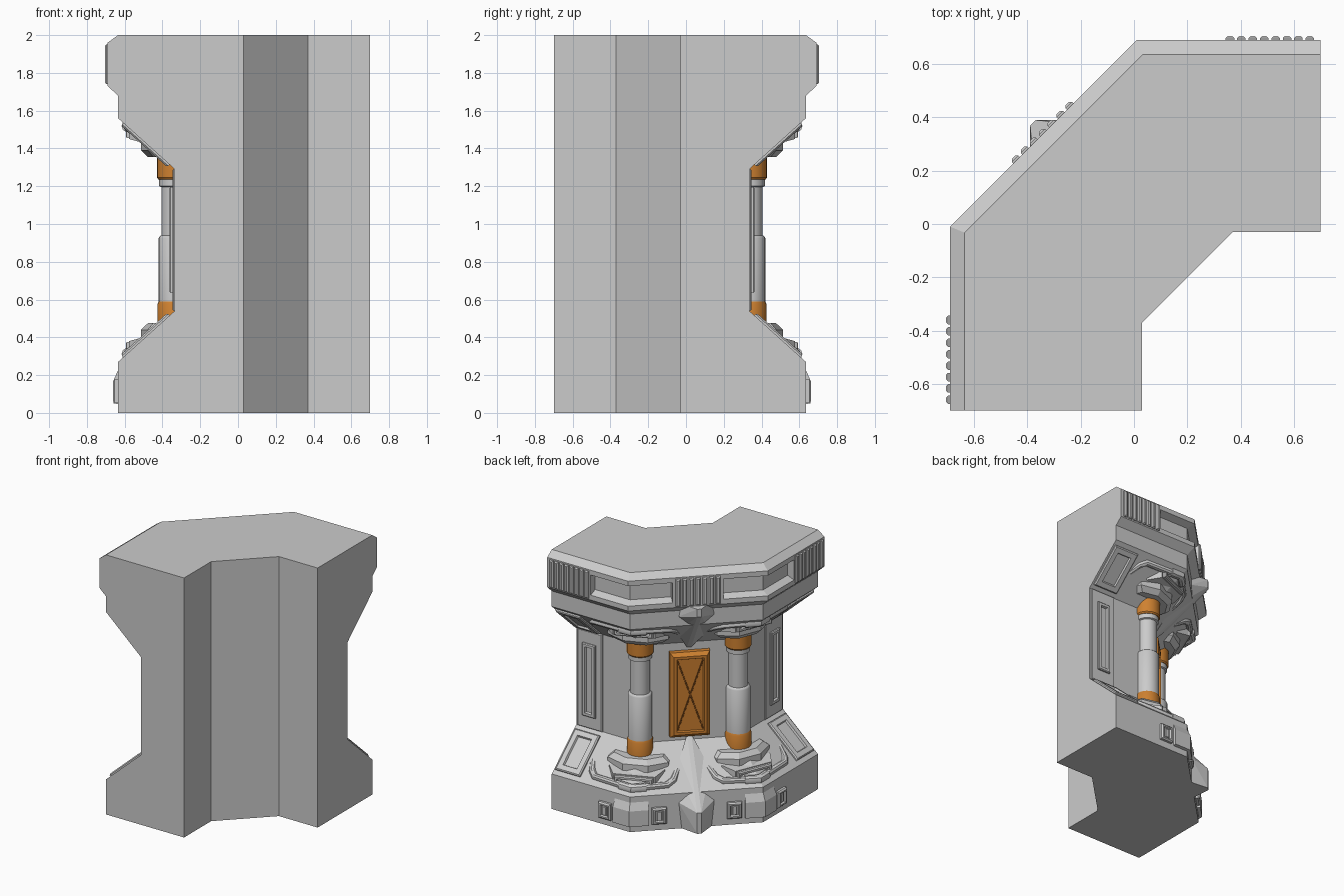
import bpy, bmesh, math
from mathutils import Vector as V, Matrix

if "Cube" in bpy.data.objects:
    bpy.data.objects.remove(bpy.data.objects["Cube"])

SIDE = Matrix(((0, -1, 0, 0), (-1, 0, 0, 0), (0, 0, 1, 0), (0, 0, 0, 1)))   # swap the two arms
FLIP = Matrix.Translation((0, 0, 1.83)) @ Matrix.Scale(-1, 4, (0, 0, 1))    # lower detail to upper detail
S = math.sqrt(0.5)
UP = V((0, 0, 1))


def material(name, rgb):
    m = bpy.data.materials.new(name)
    m.diffuse_color = (*rgb, 1)
    m.use_nodes = True
    m.node_tree.nodes["Principled BSDF"].inputs["Base Color"].default_value = m.diffuse_color
    return m


ORANGE = material("orange_paint", (0.62, 0.22, 0.03))
DARK = material("dark_orange", (0.22, 0.07, 0.01))


def finish(name, bm, side=True, flip=False, mat=None, smooth=False):
    bmesh.ops.recalc_face_normals(bm, faces=bm.faces[:])
    mats = [Matrix()] + ([SIDE] if side else [])
    if flip:
        mats += [FLIP @ m for m in mats]
    objs = []
    for m in mats:
        b = bm.copy()
        b.transform(m)
        if m.determinant() < 0:
            bmesh.ops.reverse_faces(b, faces=b.faces[:])
        for f in b.faces:
            f.smooth = smooth
        me = bpy.data.meshes.new(name)
        b.to_mesh(me)
        b.free()
        if smooth:
            me.set_sharp_from_angle(angle=math.radians(35))
        if mat:
            me.materials.append(mat)
        o = bpy.data.objects.new(name, me)
        bpy.context.collection.objects.link(o)
        objs.append(o)
    bm.free()
    return objs


def loft(bm, rings):
    vs = [[bm.verts.new(p) for p in r] for r in rings]
    n = len(vs[0])
    for a, b in zip(vs, vs[1:]):
        for i in range(n):
            bm.faces.new((a[i], a[(i + 1) % n], b[(i + 1) % n], b[i]))
    bm.faces.new(vs[0])
    bm.faces.new(vs[-1])


def panel(bm, origin, normal, up, w, h, depth, chamfer=0.01, inset=0, sink=0):
    o, n, up = V(origin), V(normal).normalized(), V(up).normalized()
    r = up.cross(n)
    steps = [(0, -0.03), (0, depth - chamfer), (chamfer, depth)]
    if inset:
        steps += [(inset, depth), (inset + 0.006, depth - sink)]
    loft(bm, [[o + r * sx * (w / 2 - k) + up * sz * (h / 2 - k) + n * e
               for sx, sz in ((-1, -1), (1, -1), (1, 1), (-1, 1))] for k, e in steps])


def hull(bm, pts):
    vs = [bm.verts.new(p) for p in pts]
    bmesh.ops.convex_hull(bm, input=vs)


def arm(x, d, z):            # point on the +x arm, d inward from the outermost face
    return V((x, 0.69 - d, z))


def bend(d, z):
    return arm(0.01 + 0.414 * d, d, z)


def diag(u, d, z):           # point on the diagonal face
    v = 0.481 - d
    return V(((u - v) * S, (u + v) * S, z))


# wall body: profile swept round the corner
bm = bmesh.new()
profile = [(.055, 0), (.055, .27), (.355, .54), (.355, 1.29), (.055, 1.56),
           (.055, 1.68), (0, 1.73), (0, 1.96), (.055, 2)]
rows = []
for d, z in profile:
    a, b = arm(.7, d, z), bend(d, z)
    rows.append([bm.verts.new(p) for p in (a, b, SIDE @ b, SIDE @ a)])
inner = [[bm.verts.new((x, y, z)) for x, y in ((.7, -.03), (.37, -.03), (.03, -.37), (.03, -.7))] for z in (0, 2)]
for lo, hi in list(zip(rows, rows[1:])) + [inner]:
    for i in range(3):
        bm.faces.new((lo[i], lo[i + 1], hi[i + 1], hi[i]))
for row, inn in ((rows[0], inner[0]), (rows[-1], inner[1])):
    bm.faces.new(row + inn[::-1])
for i in (0, 3):
    bm.faces.new([r[i] for r in rows] + [inner[1][i], inner[0][i]])
body = finish("wall_body", bm, side=False)[0]

# recessed windows in the top band
bm = bmesh.new()
sec = [(-.03, 1.755), (-.03, 1.935), (.055, 1.90), (.055, 1.79)]
loft(bm, [[arm(.33, d, z) for d, z in sec], [bend(d, z) for d, z in sec], [diag(.18, d, z) for d, z in sec]])
for c in finish("window_cutter", bm):
    c.hide_render = True
    mod = body.modifiers.new("window", 'BOOLEAN')
    mod.object, mod.operation, mod.solver = c, 'DIFFERENCE', 'EXACT'
    bpy.context.view_layer.objects.active = body
    bpy.ops.object.modifier_apply(modifier=mod.name)
    bpy.data.objects.remove(c)

# ribs on the top band
bm = bmesh.new()
for i in range(8):
    panel(bm, arm(.36 + i * .0428, 0, 1.845), (0, 1, 0), UP, .032, .21, .015, .008)
finish("arm_ribs", bm)
bm = bmesh.new()
for i in range(7):
    panel(bm, diag((i - 3) * .0475, 0, 1.845), (-1, 1, 0), UP, .034, .21, .015, .008)
finish("centre_ribs", bm, side=False)

# framed plates near the arm ends: slope and wall
bm = bmesh.new()
panel(bm, arm(.58, .205, .405), (0, .669, .743), (0, -.743, .669), .21, .33, .018, .008, .045, .014)
finish("slope_plate", bm, flip=True)
bm = bmesh.new()
panel(bm, arm(.58, .355, .915), (0, 1, 0), UP, .21, .75, .012, .006)
panel(bm, arm(.58, .345, .915), (0, 1, 0), UP, .11, .56, .018, .006, .025, .016)
finish("wall_plate", bm)

# centre wedge at the base and its twin under the band
for name, zb, flip in (("base_wedge", 0, False), ("top_wedge", .1, True)):
    bm = bmesh.new()
    for_pts = [(.015, .355, .58), (.015, -.055, .16), (.015, -.055, zb), (.11, .06, zb), (.13, .06, .2), (.12, .2, .38)]
    hull(bm, [diag(s * u, d, z) for u, d, z in for_pts for s in (-1, 1)])
    if flip:
        bm.transform(FLIP)
    finish(name, bm, side=False)

# columns at the two bends
C = bend(.355, 0)


def cyl(name, steps, mat=None):
    b = bmesh.new()
    loft(b, [[C + V((r * math.cos(a), r * math.sin(a), z)) for a in [k * math.tau / 24 for k in range(24)]]
             for r, z in steps])
    finish(name, b, mat=mat, smooth=True)


cyl("column_shaft", [(.085, .56), (.085, .925), (.079, .935), (.07, .94), (.07, 1.195), (.082, 1.2), (.082, 1.26)])
cyl("column_lower_cap", [(.092, .45), (.092, .575), (.082, .595)], ORANGE)
cyl("column_upper_cap", [(.086, 1.235), (.094, 1.245), (.094, 1.38)], ORANGE)

# pedestals
B = V((math.cos(math.radians(112.5)), math.sin(math.radians(112.5)), 0))
T = UP.cross(B)
bm = bmesh.new()
oct_ = [math.radians(22.5 + 45 * k) for k in range(8)]
loft(bm, [[C + T * (.235 * s * math.cos(a)) + B * (.168 * s * math.sin(a)) + UP * z for a in oct_]
          for s, z in ((1.0, .30), (1.0, .44), (.8, .475))])
finish("pedestal_plate", bm, flip=True)
bm = bmesh.new()
base = C + UP * .31
hull(bm, [base + T * s * w + B * e + UP * z for s in (-1, 1)
          for w, e, z in ((.2, .1, .09), (.2, .1, -.08), (.15, .2, .07), (.15, .2, -.08))])
panel(bm, base + B * .2, B, UP, .28, .13, .025, .008, .022, .02)
finish("pedestal_vent", bm, flip=True)


# pipes wrapped round each bend
def tube(name, pts, r):
    cu = bpy.data.curves.new(name, 'CURVE')
    cu.dimensions, cu.bevel_depth, cu.bevel_resolution, cu.use_fill_caps = '3D', r, 3, True
    sp = cu.splines.new('POLY')
    sp.points.add(len(pts) - 1)
    for p, q in zip(sp.points, pts):
        p.co = (*q, 1)
    o = bpy.data.objects.new(name, cu)
    b = bmesh.new()
    b.from_mesh(o.to_mesh())
    o.to_mesh_clear()
    bpy.data.objects.remove(o)
    finish(name, b, flip=True, smooth=True)


tube("pipe", [arm(.45, .21, .38), arm(.41, .14, .335), arm(.37, .11, .315), bend(.105, .31),
              diag(.2, .11, .315), diag(.15, .14, .335), diag(.11, .21, .38)], .026)
tube("pipe_sleeve", [bend(.105, .31).lerp(arm(.37, .11, .315), .3), bend(.105, .31),
                     bend(.105, .31).lerp(diag(.2, .11, .315), .4)], .033)

# base corner blocks and small vents
bm = bmesh.new()
k = bend(.055, 0)
dv = V((-S, -S, 0))
for e in (V((1, 0, 0)), dv):
    n = V((0, 1, 0)) if e.x > 0 else V((-S, S, 0))
    hull(bm, [q for d, z in ((.12, .04), (.03, .05), (.03, .17), (.07, .26), (.12, .26))
              for q in (bend(d, z), k + e * .13 + n * (.055 - d) + UP * z)])
    panel(bm, k + e * .205 + UP * .115, n, UP, .105, .125, .028, .01, .02, .014)
    panel(bm, k + e * .205 + n * .012 + UP * .115, n, UP, .035, .07, .01, .004)
finish("base_blocks", bm)

# orange door panel with crossed braces
bm = bmesh.new()
panel(bm, diag(0, .355, .905), (-1, 1, 0), UP, .285, .65, .06, .025, .045, .012)
finish("door_panel", bm, side=False, mat=ORANGE)
bm = bmesh.new()
for s in (-1, 1):
    panel(bm, diag(0, .305, .905), (-1, 1, 0), V((s * .18 * S, s * .18 * S, .53)), .01, .56, .002, .001)
finish("door_braces", bm, side=False, mat=DARK)
